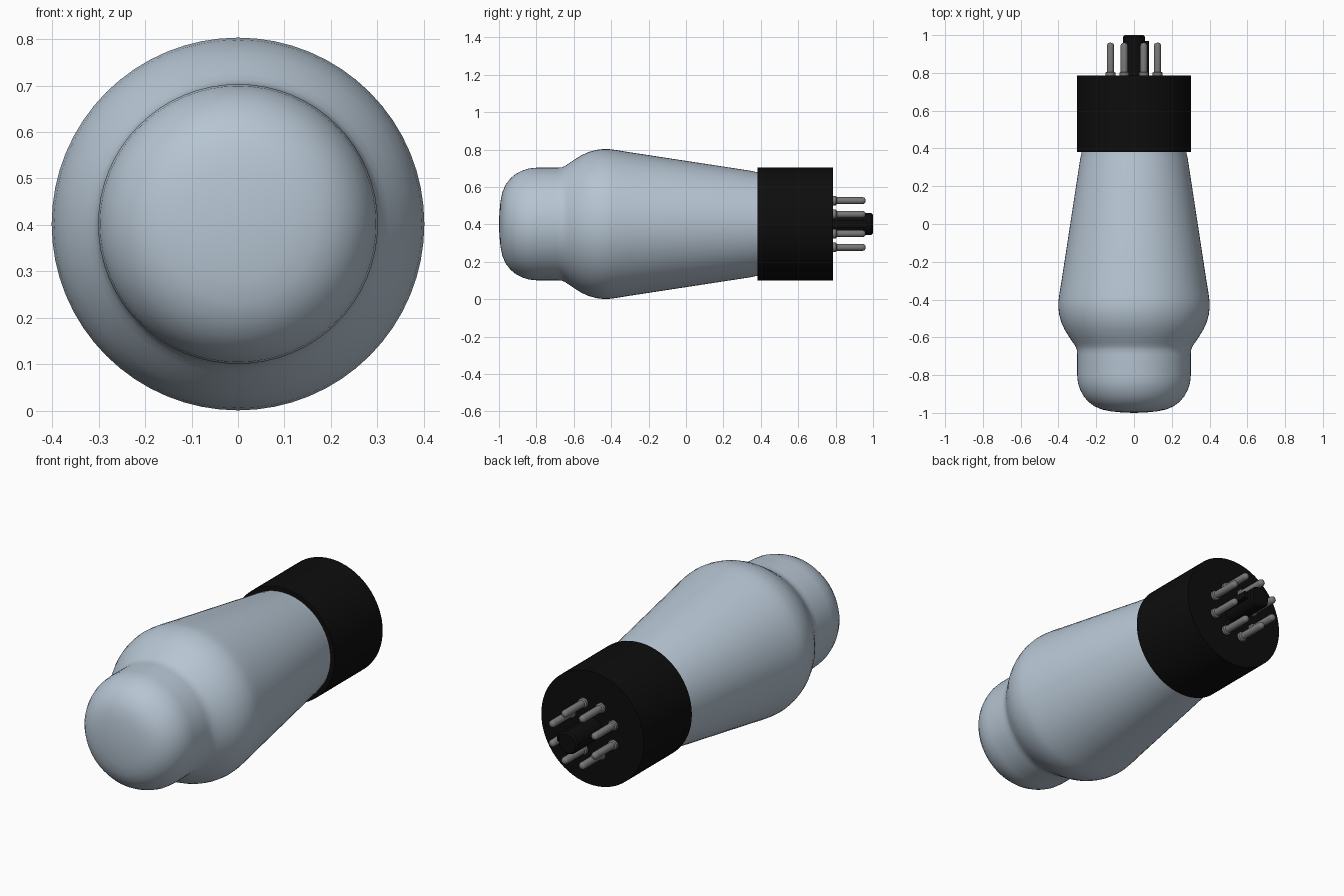
import bpy, bmesh, math

cube = bpy.data.objects.get("Cube")
if cube:
    bpy.data.objects.remove(cube, do_unlink=True)

AXIS_Z = 0.402  # height of the long axis


def material(name, rgb, rough):
    m = bpy.data.materials.new(name)
    m.use_nodes = True
    m.diffuse_color = (*rgb, 1)
    bsdf = m.node_tree.nodes["Principled BSDF"]
    bsdf.inputs["Base Color"].default_value = (*rgb, 1)
    bsdf.inputs["Roughness"].default_value = rough
    return m


GLASS = material("pale blue glass", (0.47, 0.56, 0.65), 0.3)
BLACK = material("black bakelite", (0.004, 0.004, 0.004), 0.5)
METAL = material("grey metal", (0.19, 0.19, 0.19), 0.4)


def finish(name, bm, mat, angle=35):
    bmesh.ops.recalc_face_normals(bm, faces=bm.faces)
    mesh = bpy.data.meshes.new(name)
    bm.to_mesh(mesh)
    bm.free()
    mesh.materials.append(mat)
    ob = bpy.data.objects.new(name, mesh)
    bpy.context.collection.objects.link(ob)
    bpy.ops.object.select_all(action='DESELECT')
    ob.select_set(True)
    bpy.context.view_layer.objects.active = ob
    bpy.ops.object.shade_smooth_by_angle(angle=math.radians(angle))
    return ob


def lathe(name, profile, mat, sides, x=0.0, z=AXIS_Z, angle=35):
    """Revolve (radius, y) points around a line parallel to y."""
    bm = bmesh.new()
    rings = []
    for r, y in profile:
        if r == 0:
            rings.append([bm.verts.new((x, y, z))] * sides)
        else:
            rings.append([bm.verts.new((x + r * math.cos(2 * math.pi * i / sides), y,
                                        z + r * math.sin(2 * math.pi * i / sides)))
                          for i in range(sides)])
    for a, b in zip(rings, rings[1:]):
        for i in range(sides):
            j = (i + 1) % sides
            quad = list(dict.fromkeys((a[i], a[j], b[j], b[i])))
            bm.faces.new(quad)
    return finish(name, bm, mat, angle)


# Glass envelope: domed nose, neck, shoulder and long taper
lathe("glass_envelope", [
    (0, -1.0), (0.06, -0.998), (0.12, -0.992), (0.17, -0.982), (0.21, -0.965),
    (0.243, -0.94), (0.268, -0.91), (0.286, -0.875), (0.297, -0.84), (0.301, -0.80),
    (0.301, -0.69), (0.303, -0.665), (0.311, -0.645), (0.325, -0.625), (0.345, -0.595),
    (0.367, -0.56), (0.385, -0.52), (0.396, -0.48), (0.401, -0.44), (0.400, -0.41),
    (0.395, -0.37), (0.385, -0.31), (0.284, 0.35), (0.279, 0.37), (0.276, 0.40),
    (0, 0.40)], GLASS, 64)

# Cylindrical base
lathe("base", [(0, 0.382), (0.302, 0.382), (0.302, 0.787), (0, 0.787)], BLACK, 64)

# Central guide post with its locating key on the +x side
lathe("guide_post", [(0, 0.78), (0.058, 0.78), (0.058, 0.99), (0.05, 1.0), (0, 1.0)],
      BLACK, 32)
bm = bmesh.new()
bmesh.ops.create_cube(bm, size=1)
for v in bm.verts:
    v.co = (0.06 + v.co.x * 0.04, 0.875 + v.co.y * 0.19, AXIS_Z + v.co.z * 0.035)
finish("guide_key", bm, BLACK)

# Eight contact pins with collars and rounded tips
for k in range(8):
    a = math.radians(22.5 + 45 * k)
    lathe(f"pin_{k + 1}", [
        (0, 0.78), (0.026, 0.78), (0.026, 0.801), (0.019, 0.806), (0.019, 0.945),
        (0.016, 0.954), (0.009, 0.959), (0, 0.96)], METAL, 16,
        x=0.135 * math.cos(a), z=AXIS_Z + 0.135 * math.sin(a), angle=50)
